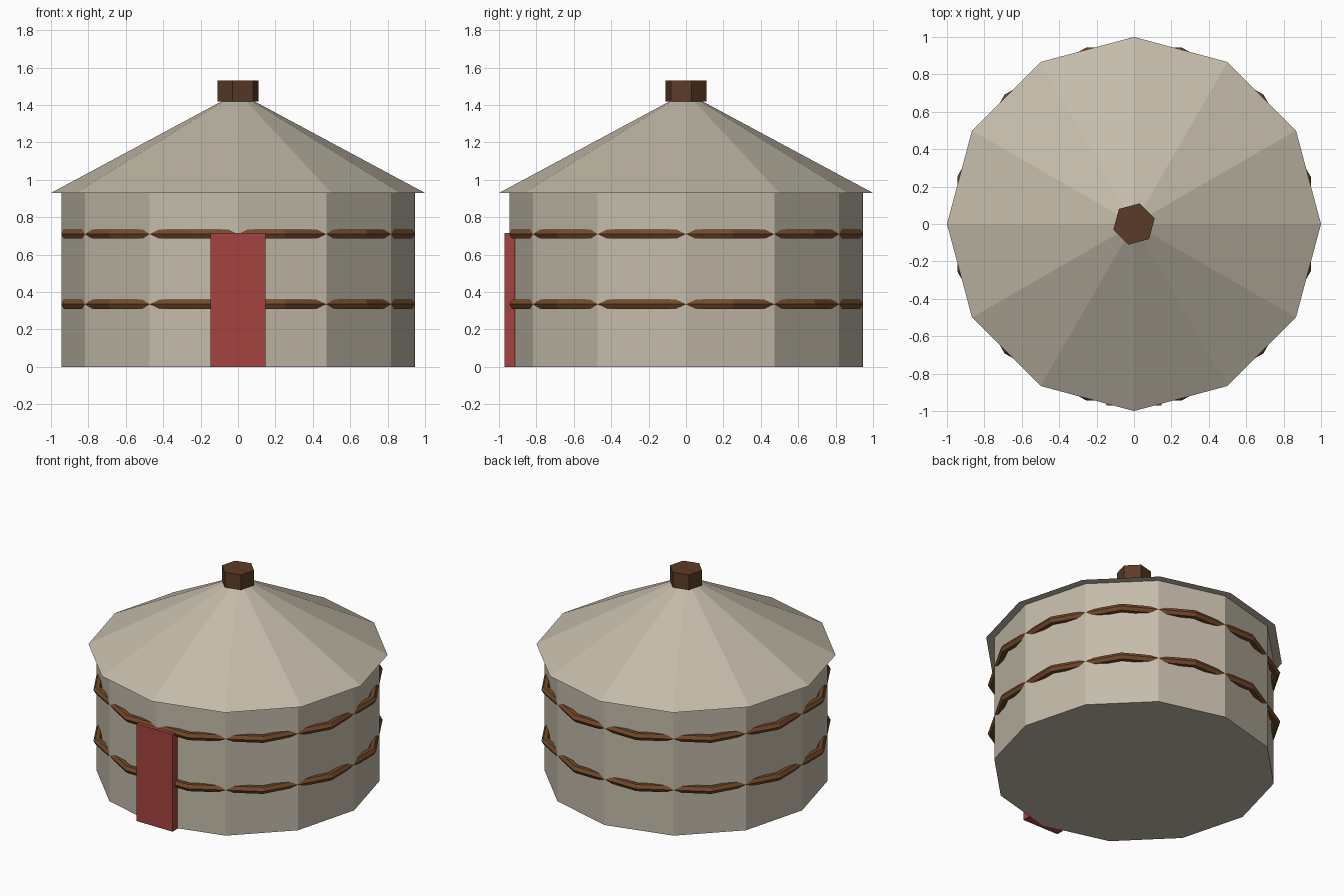
import bpy
import math

if "Cube" in bpy.data.objects:
    bpy.data.objects.remove(bpy.data.objects["Cube"], do_unlink=True)


def material(name, rgb):
    mat = bpy.data.materials.new(name)
    mat.use_nodes = True
    colour = (*rgb, 1.0)
    mat.diffuse_color = colour
    mat.node_tree.nodes["Principled BSDF"].inputs["Base Color"].default_value = colour
    return mat


def finish(name, mat):
    obj = bpy.context.object
    obj.name = obj.data.name = name
    obj.data.materials.append(mat)
    return obj


def frustum(name, mat, sides, r_low, r_high, z_low, z_high, turn=0):
    bpy.ops.mesh.primitive_cone_add(
        vertices=sides, radius1=r_low, radius2=r_high, depth=z_high - z_low,
        location=(0, 0, (z_low + z_high) / 2), rotation=(0, 0, math.radians(turn)))
    return finish(name, mat)


felt = material("pale felt", (0.55, 0.50, 0.40))
rope = material("brown rope", (0.171, 0.068, 0.023))
wood = material("dark wood", (0.105, 0.044, 0.02))
red = material("red door paint", (0.38, 0.057, 0.049))

# Twelve-sided tent body, overhanging roof and hexagonal smoke cap
WALL_RADIUS = 0.945
frustum("wall", felt, 12, WALL_RADIUS, WALL_RADIUS, 0, 0.93)
frustum("roof", felt, 12, 1.0, 0, 0.93, 1.467)
frustum("smoke_cap", wood, 6, 0.114, 0.114, 1.42, 1.53, turn=-15)

# Rope bands: bulge at mid-face and sink into the wall at its corners
ROPE_RADIUS = 0.028
for name, z in (("lower_rope", 0.335), ("upper_rope", 0.71)):
    bpy.ops.mesh.primitive_torus_add(
        major_segments=12, minor_segments=6, minor_radius=ROPE_RADIUS,
        major_radius=WALL_RADIUS / math.cos(math.radians(15)) - ROPE_RADIUS,
        location=(0, 0, z), rotation=(0, 0, math.radians(15)))
    finish(name, rope)

# Door slab across the front corner
bpy.ops.mesh.primitive_cube_add(size=1, location=(0, -0.9425, 0.3575))
door = finish("door", red)
door.scale = (0.295, 0.055, 0.715)
